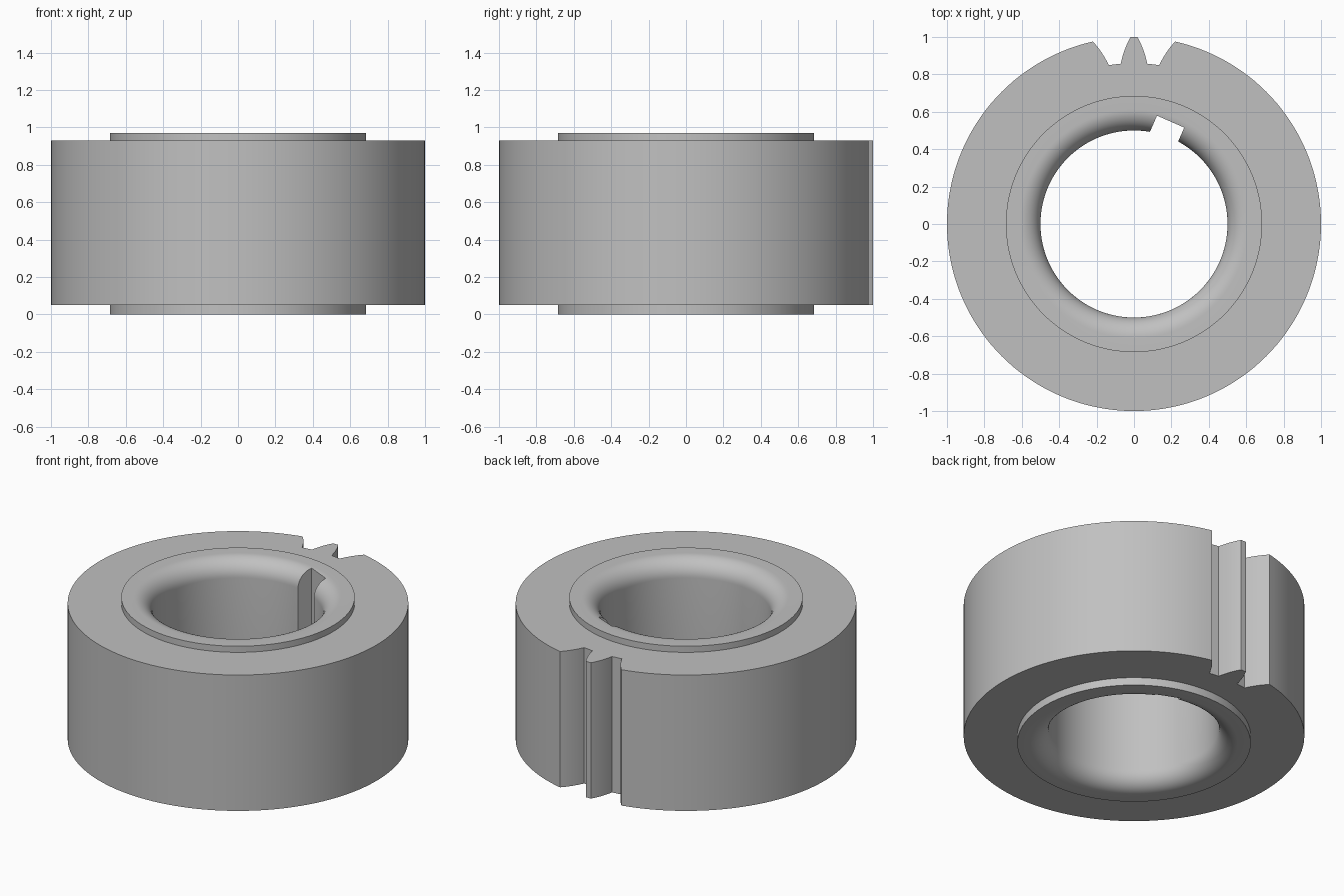
import bpy, bmesh, math
from mathutils import Vector

old = bpy.data.objects.get("Cube")
if old:
    bpy.data.objects.remove(old, do_unlink=True)

SEGMENTS = 144
HEIGHT, FACE_LOW, FACE_HIGH = 0.97, 0.05, 0.93
RIM, HUB, BORE, FILLET = 1.0, 0.685, 0.5, 0.11

steel = bpy.data.materials.new("plain grey steel")
steel.use_nodes = True
colour = (0.53, 0.53, 0.53, 1)
steel.diffuse_color = colour
steel.node_tree.nodes["Principled BSDF"].inputs["Base Color"].default_value = colour


def make_object(name, bm):
    bmesh.ops.recalc_face_normals(bm, faces=bm.faces)
    mesh = bpy.data.meshes.new(name)
    bm.to_mesh(mesh)
    bm.free()
    mesh.materials.append(steel)
    obj = bpy.data.objects.new(name, mesh)
    bpy.context.collection.objects.link(obj)
    return obj


def lathe(name, profile):
    """Revolve a closed (radius, z) profile about the z axis."""
    bm = bmesh.new()
    rings = []
    for i in range(SEGMENTS):
        a = math.tau * i / SEGMENTS
        rings.append([bm.verts.new((r * math.cos(a), r * math.sin(a), z)) for r, z in profile])
    n = len(profile)
    for i in range(SEGMENTS):
        a, b = rings[i], rings[(i + 1) % SEGMENTS]
        for j in range(n):
            k = (j + 1) % n
            bm.faces.new((a[j], b[j], b[k], a[k]))
    return make_object(name, bm)


def prism(name, outline):
    """Extrude an outline past both ends of the part."""
    bm = bmesh.new()
    face = bm.faces.new([bm.verts.new((x, y, -0.1)) for x, y in outline])
    top = bmesh.ops.extrude_face_region(bm, geom=[face])["geom"]
    bmesh.ops.translate(bm, vec=(0, 0, HEIGHT + 0.2),
                        verts=[v for v in top if isinstance(v, bmesh.types.BMVert)])
    return make_object(name, bm)


def fillet(z_centre, start):
    """Quarter circle rounding one mouth of the bore."""
    steps = 12
    return [(BORE + FILLET + FILLET * math.cos(a), z_centre + FILLET * math.sin(a))
            for a in (start - math.pi / 2 * i / steps for i in range(steps + 1))]


# Rim, raised hub on both sides and bore with rounded mouths
profile = [(RIM, FACE_LOW), (RIM, FACE_HIGH), (HUB, FACE_HIGH), (HUB, HEIGHT)]
profile += [(r, z) for r, z in reversed(fillet(HEIGHT - FILLET, math.pi))]
profile += [(r, z) for r, z in reversed(fillet(FILLET, math.pi * 1.5))]
profile += [(HUB, 0), (HUB, FACE_LOW)]
gear = lathe("gear_blank", profile)


# Tooth gaps on either side of the single finished tooth
def tooth_gap(name, centre):
    root, steps = 0.86, 8
    flank = []
    for i in range(steps + 2):
        t = i / steps
        half = 0.038 + 0.064 * (0.7 * t + 0.3 * t * t)
        flank.append((root + (RIM - root) * t, half))
    polar = [(r, -h) for r, h in reversed(flank)] + flank
    return prism(name, [(r * math.sin(centre + h), r * math.cos(centre + h)) for r, h in polar])


# Keyway, a square slot set slightly off the bore's radius
d = Vector((0.4, 0.9165))
p = Vector((-d.y, d.x))
slot = [d * along + p * across for along, across in
        ((0.4, -0.04), (0.58, -0.04), (0.58, 0.119), (0.4, 0.119))]

cutters = [tooth_gap("gap_left", 0.12), tooth_gap("gap_right", -0.12), prism("keyway", slot)]
bpy.ops.object.select_all(action="DESELECT")
gear.select_set(True)
bpy.context.view_layer.objects.active = gear
for cutter in cutters:
    cutter.hide_render = True
    cut = gear.modifiers.new(cutter.name, "BOOLEAN")
    cut.operation, cut.solver, cut.object = "DIFFERENCE", "EXACT", cutter
    bpy.ops.object.modifier_apply(modifier=cut.name)
    bpy.data.objects.remove(cutter, do_unlink=True)

bpy.ops.object.shade_smooth_by_angle(angle=math.radians(25))
